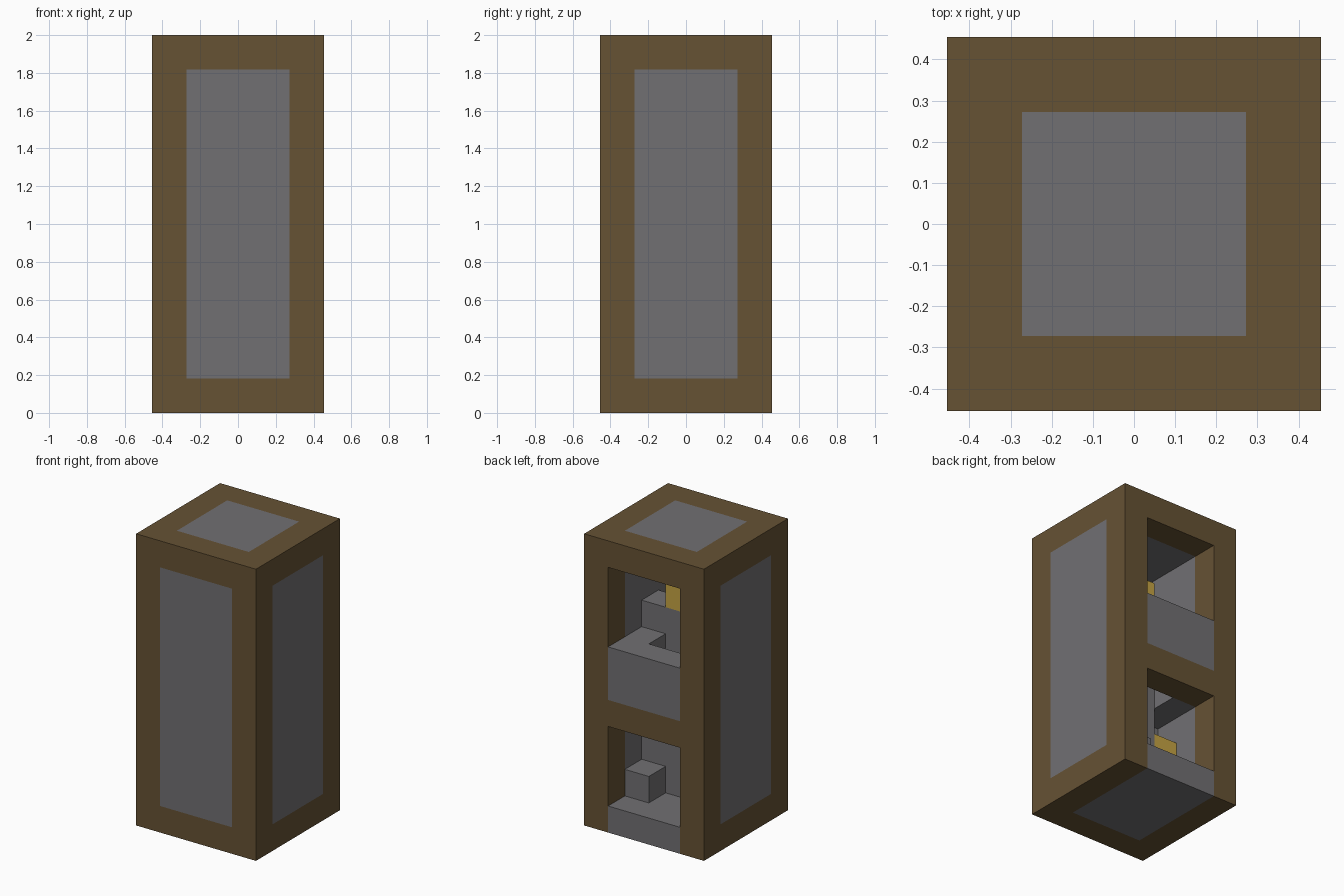
import bpy

if "Cube" in bpy.data.objects:
    bpy.data.objects.remove(bpy.data.objects["Cube"], do_unlink=True)

U = 2 / 11  # one building block; the tower is 5 x 5 x 11 blocks


def material(name, colour):
    m = bpy.data.materials.new(name)
    m.use_nodes = True
    m.diffuse_color = (*colour, 1)
    m.node_tree.nodes["Principled BSDF"].inputs["Base Color"].default_value = (*colour, 1)
    return m


timber = material("dark timber", (0.133, 0.084, 0.034))
stone = material("grey stone", (0.165, 0.162, 0.171))
glow = material("lamp yellow", (0.56, 0.37, 0.056))


def block(name, mat, x, y, z):
    """Box spanning inclusive block ranges; x and y run -2..2, z runs 0..10."""
    spans = [(a, a) if isinstance(a, int) else a for a in (x, y, z)]
    centre = [(lo + hi) / 2 * U for lo, hi in spans]
    centre[2] += U / 2
    bpy.ops.mesh.primitive_cube_add(size=1, location=centre)
    ob = bpy.context.object
    ob.name = name
    ob.scale = [(hi - lo + 1) * U for lo, hi in spans]
    bpy.ops.object.transform_apply(location=False, rotation=False, scale=True)
    ob.data.materials.append(mat)
    return ob


MID = (-1, 1)    # inner width
WALL = (1, 9)    # height between bottom and top rails

# Timber frame: corner posts, then rails around top and bottom
for sx, side in ((-2, "right"), (2, "left")):
    for sy, end in ((-2, "front"), (2, "back")):
        block(f"{end}_{side}_post", timber, sx, sy, (0, 10))
    for z, level in ((0, "bottom"), (10, "top")):
        block(f"{side}_{level}_rail", timber, sx, MID, z)
    block(f"{side}_wall", stone, sx, MID, WALL)
block("front_bottom_rail", timber, MID, -2, 0)
block("front_top_rail", timber, MID, -2, 10)
block("back_top_rail", timber, MID, 2, 10)
block("back_middle_rail", timber, MID, 2, 4)

# Stone infill; the floor runs out through the back doorway
block("front_wall", stone, MID, -2, WALL)
block("roof", stone, MID, MID, 10)
block("floor", stone, MID, (-1, 2), 0)
block("upper_doorstep", stone, MID, 2, (5, 6))

# Winding stair around the central column
block("stair_column", stone, 0, 0, (1, 7))
steps = [(1, 1, 1), (1, 0, 2), (1, -1, 2), (0, -1, 3), (-1, -1, 3),
         (-1, 0, 4), (-1, 1, 4), (0, 1, 5), (1, 1, 6), (1, 0, 7)]
for i, (x, y, z) in enumerate(steps):
    block(f"stair_step_{i + 1}", stone, x, y, z)

# Lamps
block("upper_lamp", glow, 0, 0, 8)
block("lower_lamp_base", stone, -1, 0, 1)
block("lower_lamp", glow, -1, 0, 2)
